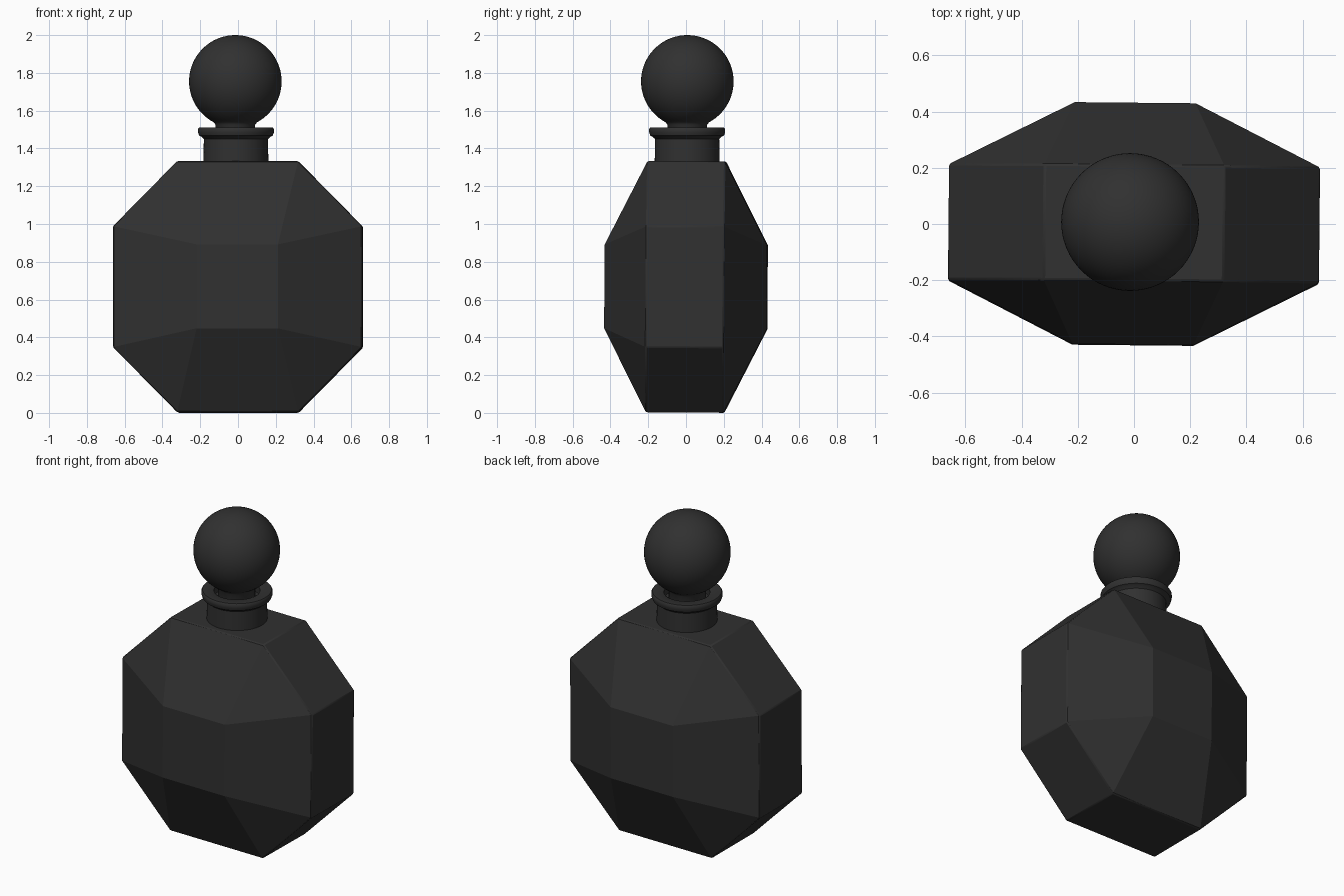
import bpy, bmesh, math
from mathutils import Matrix

cube = bpy.data.objects.get("Cube")
if cube:
    bpy.data.objects.remove(cube, do_unlink=True)

black = bpy.data.materials.new("charcoal glass")
black.use_nodes = True
colour = (0.03, 0.03, 0.03, 1)
black.diffuse_color = colour
black.node_tree.nodes["Principled BSDF"].inputs["Base Color"].default_value = colour


def add_object(name, bm, angle):
    bmesh.ops.recalc_face_normals(bm, faces=bm.faces)
    mesh = bpy.data.meshes.new(name)
    bm.to_mesh(mesh)
    bm.free()
    mesh.materials.append(black)
    obj = bpy.data.objects.new(name, mesh)
    bpy.context.collection.objects.link(obj)
    bpy.ops.object.select_all(action="DESELECT")
    obj.select_set(True)
    bpy.context.view_layer.objects.active = obj
    bpy.ops.object.shade_smooth_by_angle(angle=math.radians(angle))
    return obj


def lathe(name, profile, x, y, steps=64):
    """Spin (radius, z) points around a vertical axis at x, y."""
    bm = bmesh.new()
    verts = [bm.verts.new((r, 0, z)) for r, z in profile]
    edges = [bm.edges.new(pair) for pair in zip(verts, verts[1:])]
    bmesh.ops.spin(bm, geom=verts + edges, cent=(0, 0, 0), axis=(0, 0, 1),
                   angle=math.tau, steps=steps)
    bmesh.ops.remove_doubles(bm, verts=bm.verts, dist=0.0005)
    bmesh.ops.translate(bm, verts=bm.verts, vec=(x, y, 0))
    return add_object(name, bm, 40)


# Faceted body: octagonal side band with a raised panel front and back
bm = bmesh.new()
corners = [(0.32, 0.205, 0.665), (0.66, 0.205, 0.32), (0.215, 0.43, 0.222)]
for x, y, z in corners:
    for sx in (-1, 1):
        for sy in (-1, 1):
            for sz in (-1, 1):
                bm.verts.new((sx * x, sy * y, sz * z))
bmesh.ops.convex_hull(bm, input=bm.verts)
bmesh.ops.dissolve_limit(bm, angle_limit=math.radians(1), verts=bm.verts, edges=bm.edges)
lean = Matrix.Rotation(math.radians(-0.55), 4, "Z") @ Matrix.Rotation(math.radians(-0.4), 4, "X")
bmesh.ops.transform(bm, matrix=Matrix.Translation((0, 0, 0.667)) @ lean, verts=bm.verts)
body = add_object("bottle_body", bm, 10)
bevel = body.modifiers.new("soft edges", "BEVEL")
bevel.width = 0.006
bevel.segments = 1
bevel.limit_method = "ANGLE"
bevel.angle_limit = math.radians(35)

# Neck with rolled lip and recessed mouth
neck = [(0.172, 1.31), (0.17, 1.45), (0.183, 1.462), (0.195, 1.468), (0.201, 1.485),
        (0.201, 1.503), (0.195, 1.511), (0.14, 1.511), (0.13, 1.505), (0.13, 1.46), (0, 1.46)]
lathe("bottle_neck", neck, -0.011, 0.006)

# Ball stopper with a short flared stem
radius, centre = 0.245, 1.755
ball = [(0, 1.45), (0.105, 1.45), (0.105, 1.525), (0.112, 1.535)]
start, count = math.radians(-62), 32
for i in range(count + 1):
    a = start + (math.pi / 2 - start) * i / count
    ball.append((radius * math.cos(a), centre + radius * math.sin(a)))
lathe("ball_stopper", ball, -0.014, 0.007)
